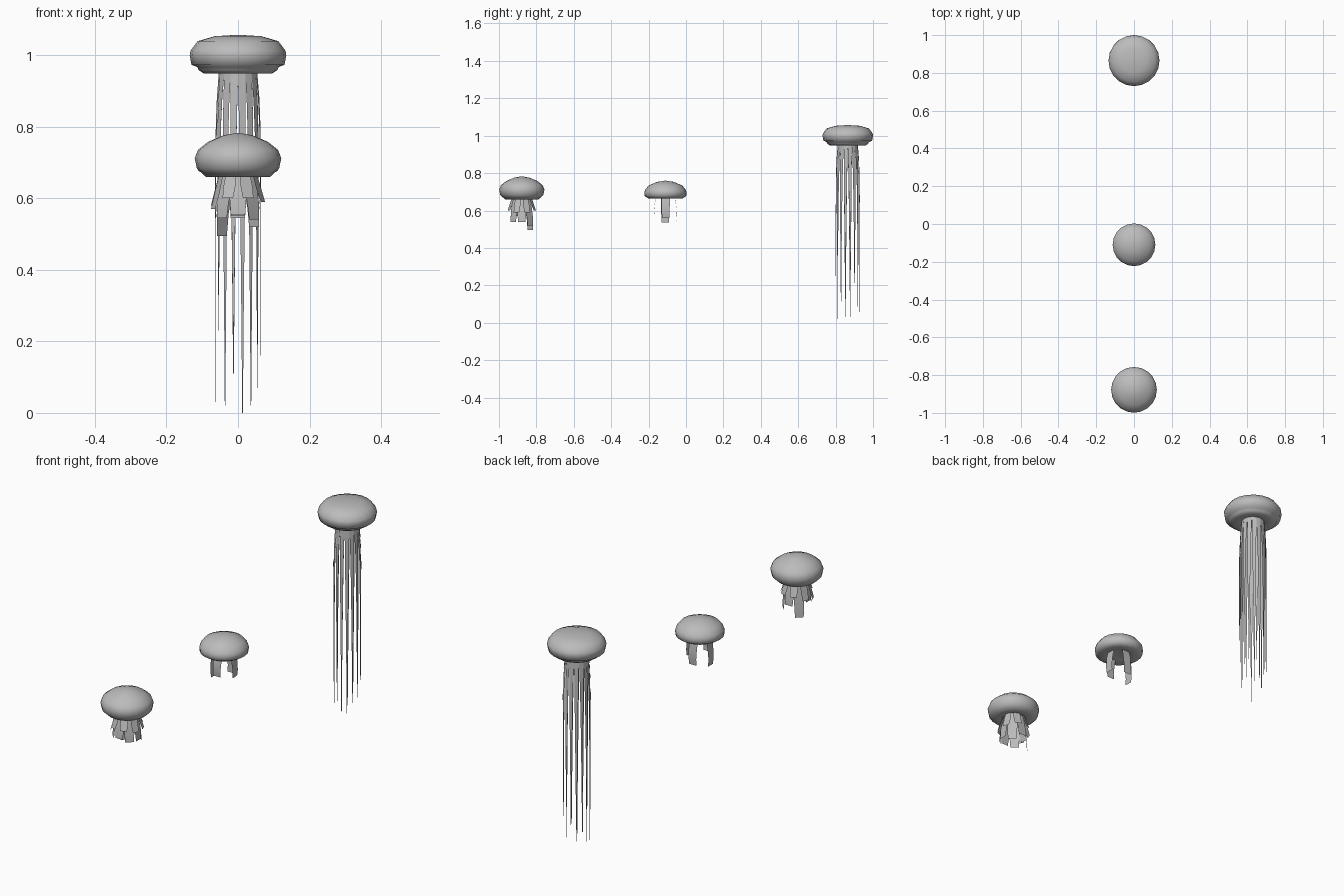
import bpy, math

if "Cube" in bpy.data.objects:
    bpy.data.objects.remove(bpy.data.objects["Cube"])

# Mid grey shared by every part
grey = bpy.data.materials.new("mid_grey")
grey.diffuse_color = (0.5, 0.5, 0.5, 1)
grey.use_nodes = True
grey.node_tree.nodes["Principled BSDF"].inputs["Base Color"].default_value = grey.diffuse_color


def finish(name, verts, faces, angle):
    mesh = bpy.data.meshes.new(name)
    mesh.from_pydata(verts, [], faces)
    mesh.update()
    mesh.materials.append(grey)
    obj = bpy.data.objects.new(name, mesh)
    bpy.context.collection.objects.link(obj)
    bpy.ops.object.select_all(action='DESELECT')
    obj.select_set(True)
    bpy.context.view_layer.objects.active = obj
    bpy.ops.object.shade_smooth_by_angle(angle=math.radians(angle))
    return obj


def bell(name, y, profile, sides=20):
    """Lathe a (radius, z) profile; first and last points are poles."""
    verts = [(0, y, profile[0][1])]
    for r, z in profile[1:-1]:
        for i in range(sides):
            a = 2 * math.pi * i / sides
            verts.append((r * math.cos(a), y + r * math.sin(a), z))
    verts.append((0, y, profile[-1][1]))
    rings, last = len(profile) - 2, len(verts) - 1
    faces = []
    for i in range(sides):
        j = (i + 1) % sides
        faces.append((0, 1 + i, 1 + j))
        for k in range(rings - 1):
            a, b = 1 + k * sides, 1 + (k + 1) * sides
            faces.append((a + i, b + i, b + j, a + j))
        a = 1 + (rings - 1) * sides
        faces.append((a + i, last, a + j))
    return finish(name, verts, faces, 75)


def tentacles(name, y, top, bottoms, path, start=0.0):
    """Flat hanging strips; path rows are (fraction down, radius, width)."""
    verts, faces = [], []
    n = len(bottoms)
    for k, low in enumerate(bottoms):
        a = math.radians(start) + 2 * math.pi * k / n
        c, s = math.cos(a), math.sin(a)
        base = len(verts)
        for t, r, w in path:
            z = top + (low - top) * t
            for side in (-w / 2, w / 2):
                verts.append((r * c - side * s, y + r * s + side * c, z))
        for i in range(len(path) - 1):
            b = base + 2 * i
            faces.append((b, b + 2, b + 3, b + 1))
    return finish(name, verts, faces, 30)


# Tall jellyfish at the back
bell("tall_bell", 0.865,
     [(0, 1.057), (0.065, 1.053), (0.113, 1.039), (0.133, 1.012), (0.135, 1.0),
      (0.13, 0.973), (0.114, 0.967), (0.11, 0.958), (0.095, 0.948), (0.06, 0.953), (0, 0.965)])
tentacles("tall_tentacles", 0.865, 0.96,
          [0.16, 0.18, 0.06, 0.05, 0.11, 0.04, 0.23, 0.03,
           0.03, 0.25, 0.02, 0.15, 0.0, 0.02, 0.07, 0.16],
          [(0, 0.052, 0.022), (0.1, 0.059, 0.020), (0.22, 0.063, 0.017),
           (0.5, 0.065, 0.011), (0.75, 0.065, 0.006), (1, 0.065, 0.002)], 11.25)

# Small jellyfish in the middle, its strips turned very slightly
bell("small_bell", -0.11,
     [(0, 0.76), (0.045, 0.753), (0.09, 0.734), (0.109, 0.71), (0.113, 0.697),
      (0.111, 0.677), (0.09, 0.664), (0.05, 0.67), (0, 0.685)])
tentacles("small_tentacles", -0.11, 0.675, [0.56, 0.545, 0.535, 0.57],
          [(0, 0.048, 0.046), (0.25, 0.055, 0.046), (0.5, 0.059, 0.044),
           (0.75, 0.061, 0.042), (1, 0.058, 0.040)], 1.0)

# Frilled jellyfish at the front
bell("frilled_bell", -0.878,
     [(0, 0.783), (0.04, 0.776), (0.083, 0.758), (0.112, 0.735), (0.121, 0.712),
      (0.115, 0.683), (0.09, 0.660), (0.05, 0.668), (0, 0.685)])
tentacles("frilled_tentacles", -0.878, 0.672,
          [0.54, 0.52, 0.55, 0.495, 0.565, 0.545, 0.553, 0.54],
          [(0, 0.040, 0.040), (0.35, 0.050, 0.050), (0.65, 0.060, 0.046),
           (1, 0.064, 0.040)])
# Short outer frills
tentacles("frilled_outer_strips", -0.878, 0.67,
          [0.59, 0.60, 0.60, 0.58, 0.57, 0.60, 0.60, 0.59],
          [(0, 0.050, 0.030), (0.5, 0.062, 0.036), (1, 0.075, 0.032)], 22.5)
